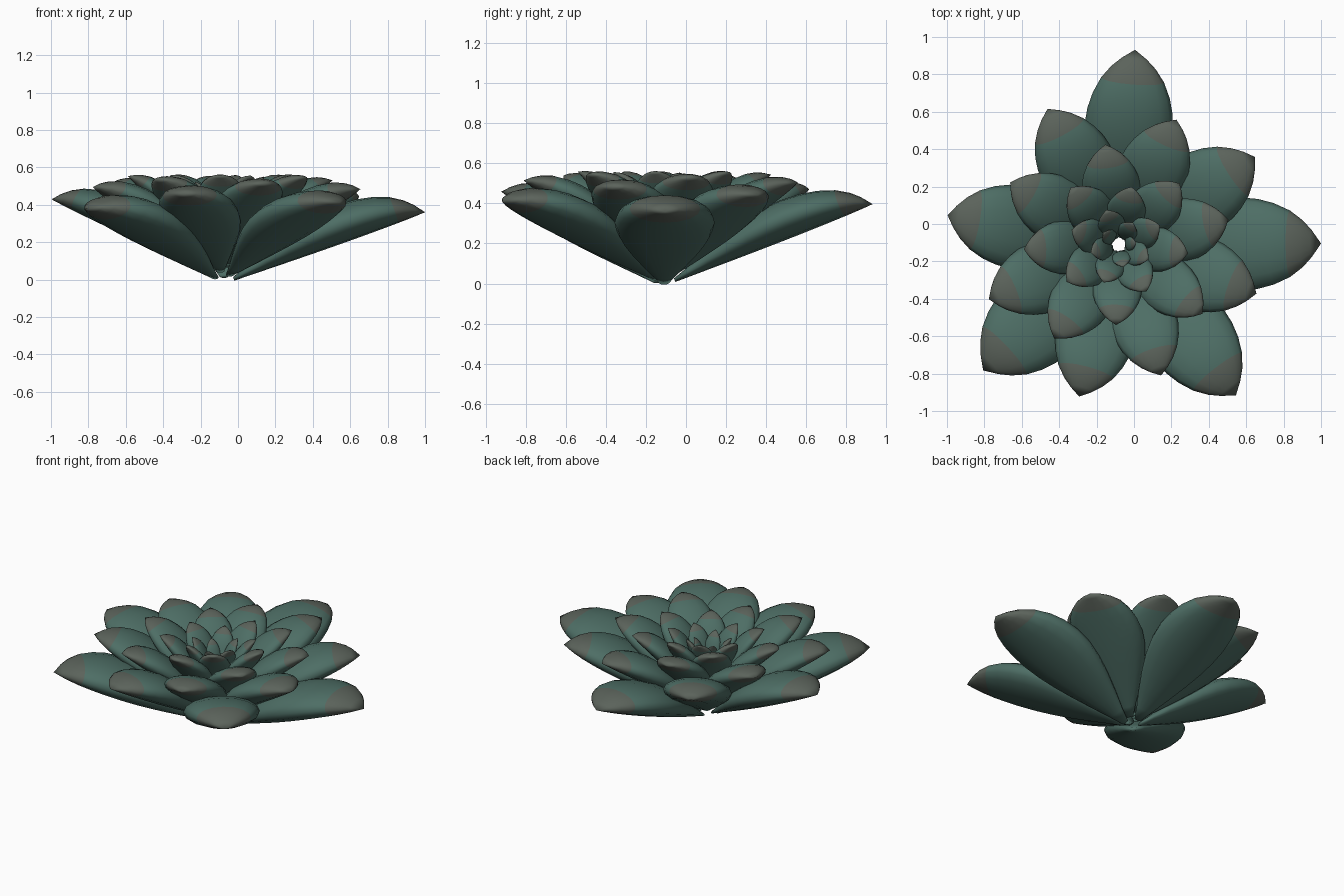
import bpy, bmesh
from math import sin, cos, radians, pi
from mathutils import Vector

if "Cube" in bpy.data.objects:
    bpy.data.objects.remove(bpy.data.objects["Cube"])

CENTRE = Vector((-0.08, -0.11, 0.0))
COUNT = 35
SIDES = 16
# leaf outline: (fraction of length, fraction of half width)
OUTLINE = [(0, .10), (.08, .25), (.18, .46), (.3, .69), (.4, .85), (.5, .96),
           (.6, 1), (.7, .96), (.78, .87), (.86, .71), (.92, .5), (.96, .29)]
# tip distance from the centre for the outer leaves, outermost first
REACH = [1.08, .99, 1.045, 1.02, .93, .865, .84, .82, .78, .755, .735, .735,
         .67, .60, .61, .54, .58, .51]


def material(name, rgb):
    m = bpy.data.materials.new(name)
    m.diffuse_color = (*rgb, 1)
    m.use_nodes = True
    m.node_tree.nodes["Principled BSDF"].inputs["Base Color"].default_value = m.diffuse_color
    return m


green = material("leaf_green", (.075, .155, .13))
blush = material("leaf_blush", (.105, .125, .105))


def leaf(name, angle, base, tip, width, thick):
    """Fleshy leaf along the base-tip chord; its body bulges above the chord."""
    out = Vector((cos(angle), sin(angle), 0))
    side = Vector((-sin(angle), cos(angle), 0))
    up = Vector((0, 0, 1))
    a = CENTRE + out * base[0] + up * base[1]
    b = CENTRE + out * tip[0] + up * tip[1]
    normal = (b - a).normalized().cross(side)
    bm = bmesh.new()
    rings = []
    for s, w in OUTLINE:
        mid = a.lerp(b, s) + normal * thick * w * .46
        rings.append([bm.verts.new(mid + side * cos(2 * pi * k / SIDES) * width / 2 * w
                                   + normal * sin(2 * pi * k / SIDES) * thick / 2 * w)
                      for k in range(SIDES)])
    bm.faces.new(rings[0])
    for i, (r0, r1) in enumerate(zip(rings, rings[1:])):
        for k in range(SIDES):
            j = (k + 1) % SIDES
            f = bm.faces.new((r0[k], r0[j], r1[j], r1[k]))
            f.material_index = int(i >= len(rings) - 3)
    end = bm.verts.new(b)
    for k in range(SIDES):
        f = bm.faces.new((rings[-1][k], rings[-1][(k + 1) % SIDES], end))
        f.material_index = 1
    bmesh.ops.recalc_face_normals(bm, faces=bm.faces)
    for f in bm.faces:
        f.smooth = True
    me = bpy.data.meshes.new(name)
    bm.to_mesh(me)
    bm.free()
    me.materials.append(green)
    me.materials.append(blush)
    ob = bpy.data.objects.new(name, me)
    bpy.context.collection.objects.link(ob)


# rosette: golden-angle spiral, leaves shorter and more upright inward
for n in range(COUNT):
    t = n / (COUNT - 1)
    pitch = radians(19.5 + 53 * t)
    length = 1.09 - .90 * t
    base = (.06 - .025 * t, -.005 + .24 * t)
    reach = REACH[n] if n < len(REACH) else base[0] + length * cos(pitch)
    height = .36 + .019 * n - .00045 * n * n
    width = .50 * (1 - t) + .08 * t
    leaf(f"leaf_{n + 1:02d}", radians(.3 - 137.5 * n), base, (reach, height),
         width, width * .41)
